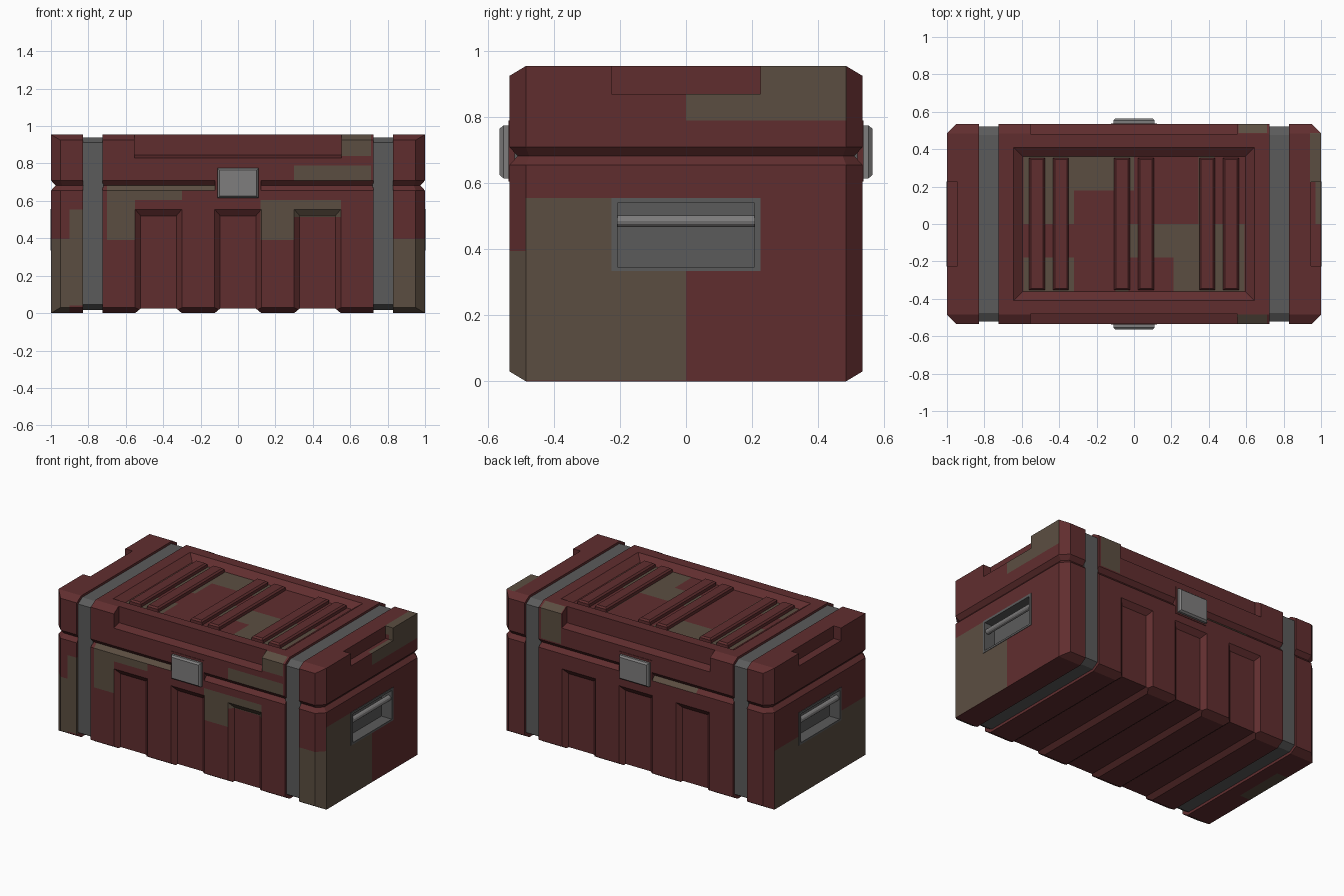
import bpy, bmesh, math
from mathutils import Vector

if "Cube" in bpy.data.objects:
    bpy.data.objects.remove(bpy.data.objects["Cube"])


def material(name, col):
    m = bpy.data.materials.new(name)
    m.diffuse_color = (*col, 1)
    m.use_nodes = True
    m.node_tree.nodes["Principled BSDF"].inputs["Base Color"].default_value = m.diffuse_color
    return m


RED = material("dark_red", (0.118, 0.027, 0.028))
TAN = material("camo_brown", (0.105, 0.076, 0.053))
GREY = material("strap_grey", (0.105, 0.105, 0.105))
METAL = material("latch_metal", (0.21, 0.205, 0.205))


def hull(name, pts, mat=None):
    """Convex solid around the points."""
    bm = bmesh.new()
    for p in pts:
        bm.verts.new(p)
    bmesh.ops.convex_hull(bm, input=bm.verts[:])
    bmesh.ops.delete(bm, geom=[v for v in bm.verts if not v.link_faces], context='VERTS')
    bmesh.ops.dissolve_limit(bm, angle_limit=0.01, verts=bm.verts[:], edges=bm.edges[:])
    bmesh.ops.recalc_face_normals(bm, faces=bm.faces[:])
    me = bpy.data.meshes.new(name)
    bm.to_mesh(me)
    bm.free()
    ob = bpy.data.objects.new(name, me)
    bpy.context.collection.objects.link(ob)
    if mat:
        me.materials.append(mat)
    return ob


def box_pts(x0, x1, y0, y1, z0, z1):
    return [(x, y, z) for x in (x0, x1) for y in (y0, y1) for z in (z0, z1)]


def cut(ob, pts):
    c = hull("cutter", pts)
    c.hide_render = True
    m = ob.modifiers.new("cut", 'BOOLEAN')
    m.operation, m.solver, m.object = 'DIFFERENCE', 'EXACT', c
    bpy.context.view_layer.objects.active = ob
    bpy.ops.object.modifier_apply(modifier=m.name)
    bpy.data.objects.remove(c)


def paint(ob, boxes):
    """Cut faces along the camo boxes and colour what lies inside."""
    ob.data.materials.append(TAN)
    bm = bmesh.new()
    bm.from_mesh(ob.data)
    bmesh.ops.triangulate(bm, faces=bm.faces[:])
    for b in boxes:
        lo, hi = Vector(b[0::2]), Vector(b[1::2])
        for ax in range(3):
            for side in (lo, hi):
                near = []
                for f in bm.faces:
                    cs = [v.co for v in f.verts]
                    if all(max(c[k] for c in cs) >= lo[k] - 1e-4 and
                           min(c[k] for c in cs) <= hi[k] + 1e-4 for k in range(3)):
                        near.append(f)
                if not near:
                    continue
                geom = set(near)
                for f in near:
                    geom.update(f.edges)
                    geom.update(f.verts)
                no = Vector((0, 0, 0))
                no[ax] = 1
                bmesh.ops.bisect_plane(bm, geom=list(geom), dist=1e-5, plane_co=side, plane_no=no)
        for f in bm.faces:
            c = f.calc_center_median()
            if all(lo[k] <= c[k] <= hi[k] for k in range(3)):
                f.material_index = 1
    bm.to_mesh(ob.data)
    bm.free()


W, C = 0.535, 0.485        # half depth, half depth inside the chamfer
BASE = ((0, 2), (0.03, 0), (0.655, 0), (0.682, 1))      # height, ring kind
LID = ((0.955, 2), (0.925, 0), (0.71, 0), (0.682, 1))
camo = {"base": [], "lid": []}

# camo patches: x, y, z ranges
camo["base"] += [
    (-1.01, -0.9, -0.6, 0.484, 0.002, 0.395), (-0.9, -0.82, -0.6, -0.45, 0.04, 0.555),
    (0.82, 0.999, -0.6, -0.484, 0.002, 0.395), (0.97, 1.01, -0.486, 0, 0.002, 0.555),
    (-1.01, -0.92, -0.1, 0.25, -0.01, 0.001),
    (-0.7, -0.55, -0.6, -0.45, 0.39, 0.69), (-0.55, -0.3, -0.6, -0.45, 0.605, 0.69),
    (-0.3, -0.12, -0.6, -0.45, 0.655, 0.69), (0.12, 0.3, -0.6, -0.45, 0.39, 0.605),
    (0.3, 0.55, -0.6, -0.45, 0.515, 0.605), (-0.45, -0.1, 0.45, 0.6, 0.655, 0.69)]
camo["lid"] += [
    (0.3, 0.71, -0.6, -0.45, 0.71, 0.79), (0.55, 0.71, -0.6, C * -1, 0.84, 0.97),
    (0.97, 1.01, 0, 0.486, 0.79, 0.9545), (0.94, 1.01, 0.225, 0.486, 0.9, 0.97),
    (0.56, 0.71, 0.45, 0.6, 0.72, 0.954)]
camo_top = [(x0, x1, y0, y1, 0.9, 0.93) for x0, x1, y0, y1 in (
    (-0.59, -0.32, 0, 0.36), (-0.32, 0, 0.18, 0.36), (-0.59, -0.32, -0.36, -0.18),
    (-0.1, -0.03, -0.36, 0), (-0.03, 0.32, -0.18, 0), (0.21, 0.59, -0.36, -0.18),
    (0.32, 0.59, -0.18, 0), (0.345, 0.43, 0, 0.36))]

# end blocks, split by a V seam into base and lid
for s, side in ((-1, "left"), (1, "right")):
    for part, rings in (("base", BASE), ("lid", LID)):
        pts = []
        for z, kind in rings:
            ring = [[(0.83, W), (0.95, W), (1, C)],
                    [(0.83, 0.51), (0.94, 0.51), (0.975, 0.475)],
                    [(0.83, C), (1, C)]][kind]
            pts += [(s * x, t * y, z) for x, y in ring for t in (-1, 1)]
        ob = hull(f"{side}_end_{part}", pts, RED)
        if part == "lid":       # notch in the upper edge
            cut(ob, [(s * x, y, z) for x, y, z in box_pts(0.945, 1.1, -0.225, 0.225, 0.87, 1.1)])
        else:                   # pocket for the handle
            cut(ob, [(s * x, y, z) for x, y, z in box_pts(0.9, 1.1, -0.222, 0.222, 0.338, 0.552)])
        paint(ob, [b for b in camo[part] if b[0] * s > 0.75 or b[1] * s > 0.75])

    # strap filling the channel
    hull(f"{side}_strap", [(s * x, t * y, z) for x in (0.72, 0.83) for t in (-1, 1) for y, z in
                           ((0.475, 0.018), (0.52, 0.045), (0.52, 0.912), (0.475, 0.94))], GREY)
    # handle tray and bar
    tray = hull(f"{side}_handle_tray",
                [(s * x, y, z) for x, y, z in box_pts(0.895, 1.003, -0.226, 0.226, 0.334, 0.556)], GREY)
    cut(tray, [(s * x, y, z) for x, y, z in box_pts(0.925, 1.1, -0.208, 0.208, 0.347, 0.54)])
    hull(f"{side}_handle_bar",
         [(s * 0.98 + 0.018 * math.cos(a * math.pi / 6), y, 0.485 + 0.018 * math.sin(a * math.pi / 6))
          for a in range(12) for y in (-0.21, 0.21)], METAL)

# middle section
middle = {}
for part, rings in (("base", BASE), ("lid", LID)):
    middle[part] = hull(f"middle_{part}", [(x, t * (W, 0.51, C)[k], z) for z, k in rings
                                           for x in (-0.725, 0.725) for t in (-1, 1)], RED)

# three recessed panels on front and back, joined by grooves underneath
for cx in (-0.425, 0, 0.425):
    for t in (-1, 1):
        cut(middle["base"], [(cx + u * w, t * y, z) for u in (-1, 1) for w, y, z in
                             ((0.095, 0.508, 0.52), (0.095, 0.508, -0.1),
                              (0.155, 0.562, 0.59), (0.155, 0.562, -0.1))])
    cut(middle["base"], [(cx + u * w, y, z) for u in (-1, 1) for y in (-0.6, 0.6)
                         for w, z in ((0.095, 0.025), (0.155, -0.025))])

# long notches on the lid edges and the sunken top panel
for t in (-1, 1):
    cut(middle["lid"], [(x, t * y, z) for x in (-0.553, 0.553) for y, z in
                        ((0.48, 0.845), (0.48, 1.1), (0.56, 0.822), (0.56, 1.1))])
cut(middle["lid"], [(u * x, v * y, z) for u in (-1, 1) for v in (-1, 1) for x, y, z in
                    ((0.595, 0.362, 0.92), (0.645, 0.41, 0.955), (0.695, 0.458, 0.99))])
paint(middle["base"], [b for b in camo["base"] if abs(b[0]) < 0.75])
paint(middle["lid"], [b for b in camo["lid"] if abs(b[0]) < 0.75] + camo_top)

# ribs in pairs on the top
for i, cx in enumerate((-0.455, 0, 0.455)):
    for j, d in enumerate((-0.064, 0.064)):
        hull(f"top_rib_{i}_{j}", [(cx + d + u * w, v * (0.312 + w), z) for u in (-1, 1) for v in (-1, 1)
                                  for w, z in ((0.042, 0.915), (0.042, 0.94), (0.032, 0.95))], RED)

# latches on front and back with a mount across the seam
for t, side in ((-1, "front"), (1, "back")):
    hull(f"{side}_latch_mount", box_pts(-0.122, 0.122, *sorted((t * 0.5, t * 0.538)), 0.605, 0.79), RED)
    hull(f"{side}_latch", [(u * w, t * y, 0.695 + v * h) for u in (-1, 1) for v in (-1, 1) for w, y, h in
                           ((0.11, 0.52, 0.08), (0.11, 0.553, 0.08), (0.1, 0.565, 0.07))], METAL)
